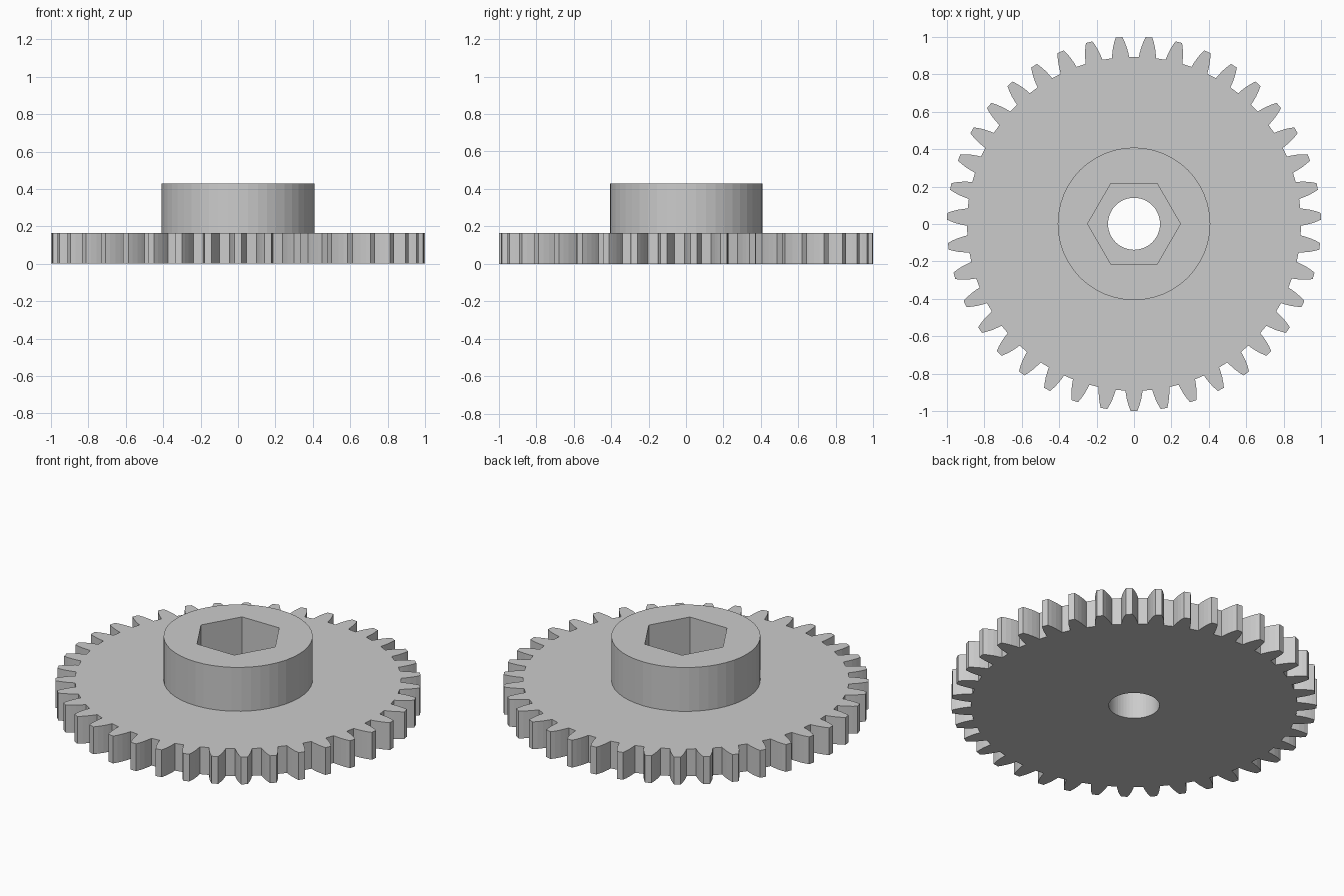
import bpy, bmesh
from math import cos, sin, pi, radians

cube = bpy.data.objects.get("Cube")
if cube:
    bpy.data.objects.remove(cube, do_unlink=True)

TEETH = 39
GEAR_TOP, HUB_TOP = 0.165, 0.43
CENTRE_Y = 0.001

grey = bpy.data.materials.new("plain grey")
grey.use_nodes = True
grey.diffuse_color = (0.6, 0.6, 0.6, 1)
grey.node_tree.nodes["Principled BSDF"].inputs["Base Color"].default_value = (0.6, 0.6, 0.6, 1)


def circle(radius, sides):
    return [(radius * cos(2 * pi * i / sides), radius * sin(2 * pi * i / sides))
            for i in range(sides)]


def gear_outline():
    # half of one tooth as (radius, half width), from root to tip
    flank = [(0.893, 0.046), (0.915, 0.043), (0.945, 0.037), (0.975, 0.028), (1.0, 0.018)]
    tooth = [(r, -w / r) for r, w in flank] + [(r, w / r) for r, w in reversed(flank)]
    points = []
    for k in range(TEETH):
        middle = radians(-90) + 2 * pi * k / TEETH
        points += [(r * cos(middle + a), r * sin(middle + a)) for r, a in tooth]
    return points


def pierced_prism(name, outer, inner, bottom, top):
    """Extrude an outline with a hole through it."""
    bm = bmesh.new()
    caps = {}
    for z in (bottom, top):
        loops = [[bm.verts.new((x, y, z)) for x, y in pts] for pts in (outer, inner)]
        edges = [bm.edges.new((loop[i - 1], loop[i])) for loop in loops for i in range(len(loop))]
        bmesh.ops.triangle_fill(bm, edges=edges, use_beauty=True)
        caps[z] = loops
    for low, high in zip(caps[bottom], caps[top]):
        for i in range(len(low)):
            bm.faces.new((low[i - 1], low[i], high[i], high[i - 1]))
    bmesh.ops.recalc_face_normals(bm, faces=bm.faces[:])
    mesh = bpy.data.meshes.new(name)
    bm.to_mesh(mesh)
    bm.free()
    mesh.materials.append(grey)
    obj = bpy.data.objects.new(name, mesh)
    obj.location.y = CENTRE_Y
    bpy.context.collection.objects.link(obj)
    return obj


# toothed disc with a round bore
pierced_prism("toothed_disc", gear_outline(), circle(0.139, 48), 0, GEAR_TOP)
# raised hub with a hexagonal socket
pierced_prism("hub", circle(0.408, 48), circle(0.248, 6), GEAR_TOP, HUB_TOP)
